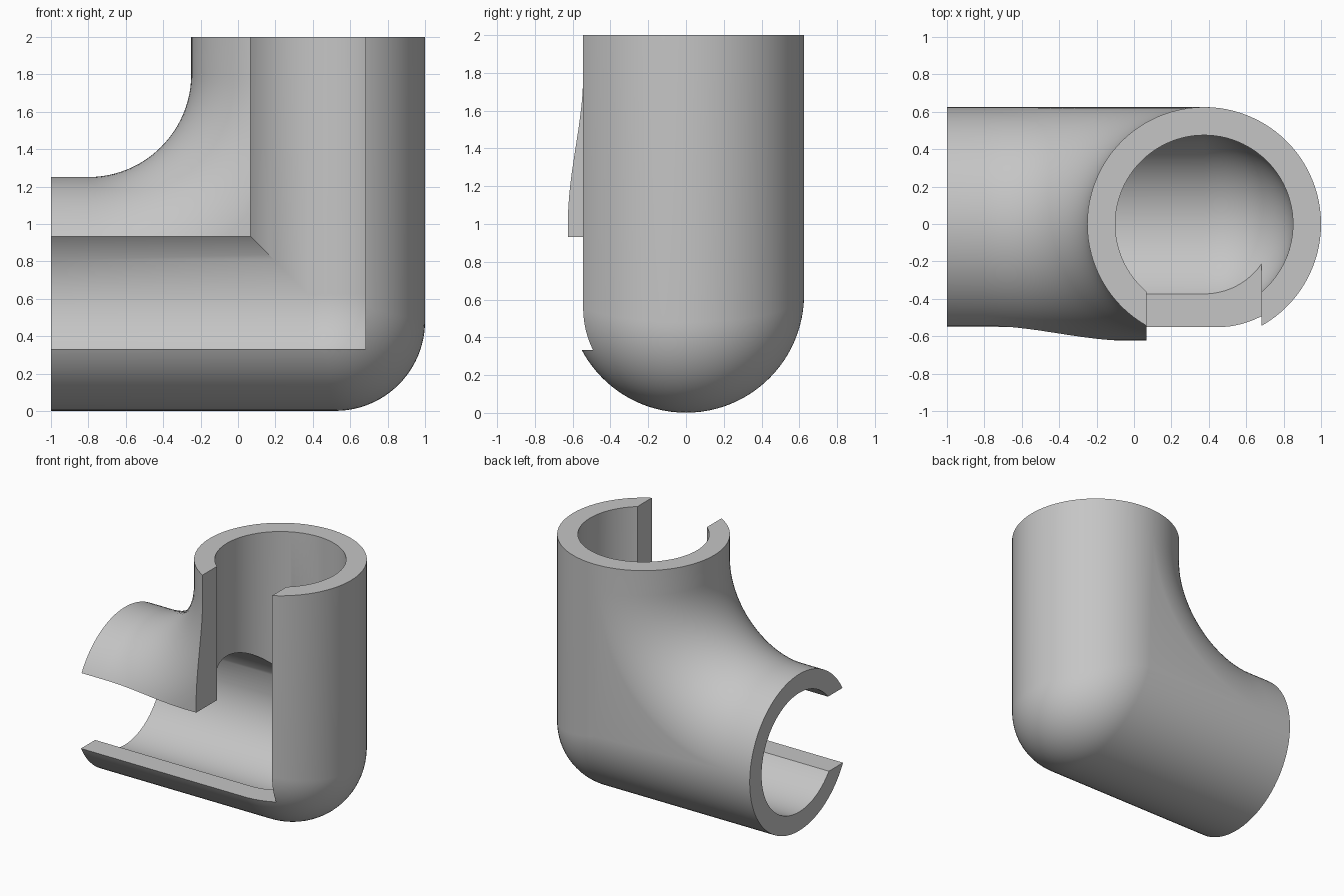
import bpy, bmesh
from math import sin, cos, pi
from mathutils import Vector

if "Cube" in bpy.data.objects:
    bpy.data.objects.remove(bpy.data.objects["Cube"])

OUTER, INNER = 0.625, 0.475
HEEL, BEND = 0.48, 1.175       # heel rounding, radius of the sweeping inside bend
CX, CZ = 0.375, 0.626          # where the two pipe axes meet
TOP, END = 2.0, -1.0
SIDES, STEPS = 96, 24

grey = bpy.data.materials.new("plain grey")
grey.use_nodes = True
grey.diffuse_color = (0.56, 0.56, 0.56, 1)
grey.node_tree.nodes["Principled BSDF"].inputs["Base Color"].default_value = grey.diffuse_color


def path(a, radius, heel, bend):
    """Line along the pipe wall at angle a: down, round the bend, out to the side."""
    c, s = cos(a), sin(a)
    corner = Vector((CX, 0, CZ))
    if c > -1e-6:   # outside of the bend: ball rolled along the mitre
        size = heel
        centre = corner + (radius - heel) * Vector((c, s, -c))
        d1, d2 = Vector((c, s, 0)), Vector((0, s, -c))
    else:           # inside of the bend: level arcs about one shared centre line
        reach = max(bend, -radius * c)
        size = reach + radius * c
        centre = corner + Vector((-reach, radius * s, reach))
        d1, d2 = Vector((1, 0, 0)), Vector((0, 0, -1))
    arc = [centre + size * d1.slerp(d2, i / STEPS, d1) for i in range(STEPS + 1)]
    first, last = arc[0].copy(), arc[-1].copy()
    first.z, last.x = TOP, END
    return [first] + arc + [last]


def finish(name, bm):
    bmesh.ops.remove_doubles(bm, verts=bm.verts, dist=1e-5)
    bmesh.ops.recalc_face_normals(bm, faces=bm.faces)
    mesh = bpy.data.meshes.new(name)
    bm.to_mesh(mesh)
    bm.free()
    mesh.materials.append(grey)
    obj = bpy.data.objects.new(name, mesh)
    bpy.context.collection.objects.link(obj)
    return obj


# Elbow pipe: each wall line runs along the outside and back along the inside
bm = bmesh.new()
rows = []
for k in range(SIDES):
    a = 2 * pi * k / SIDES
    loop = path(a, OUTER, HEEL, BEND) + path(a, INNER, INNER, 0)[::-1]
    rows.append([bm.verts.new(p) for p in loop])
for k in range(SIDES):
    r, q = rows[k], rows[(k + 1) % SIDES]
    for i in range(len(r)):
        j = (i + 1) % len(r)
        bm.faces.new((r[i], r[j], q[j], q[i]))
pipe = finish("elbow_pipe", bm)

# L-shaped slot through the front wall
bm = bmesh.new()
x0, x1, z0, z1 = 0.068, 0.682, 0.333, 0.932
outline = [(-1.2, z0), (x1, z0), (x1, 2.2), (x0, 2.2), (x0, z1), (-1.2, z1)]
face = bm.faces.new([bm.verts.new((x, -1, z)) for x, z in outline])
ext = bmesh.ops.extrude_face_region(bm, geom=[face])
for v in ext["geom"]:
    if isinstance(v, bmesh.types.BMVert):
        v.co.y = -0.003
cutter = finish("slot_cutter", bm)
cutter.hide_render = True

mod = pipe.modifiers.new("slot", 'BOOLEAN')
mod.operation, mod.solver, mod.object = 'DIFFERENCE', 'EXACT', cutter
bpy.ops.object.select_all(action='DESELECT')
bpy.context.view_layer.objects.active = pipe
pipe.select_set(True)
bpy.ops.object.modifier_apply(modifier=mod.name)
bpy.data.objects.remove(cutter)
bpy.ops.object.shade_smooth_by_angle(angle=pi / 6)
